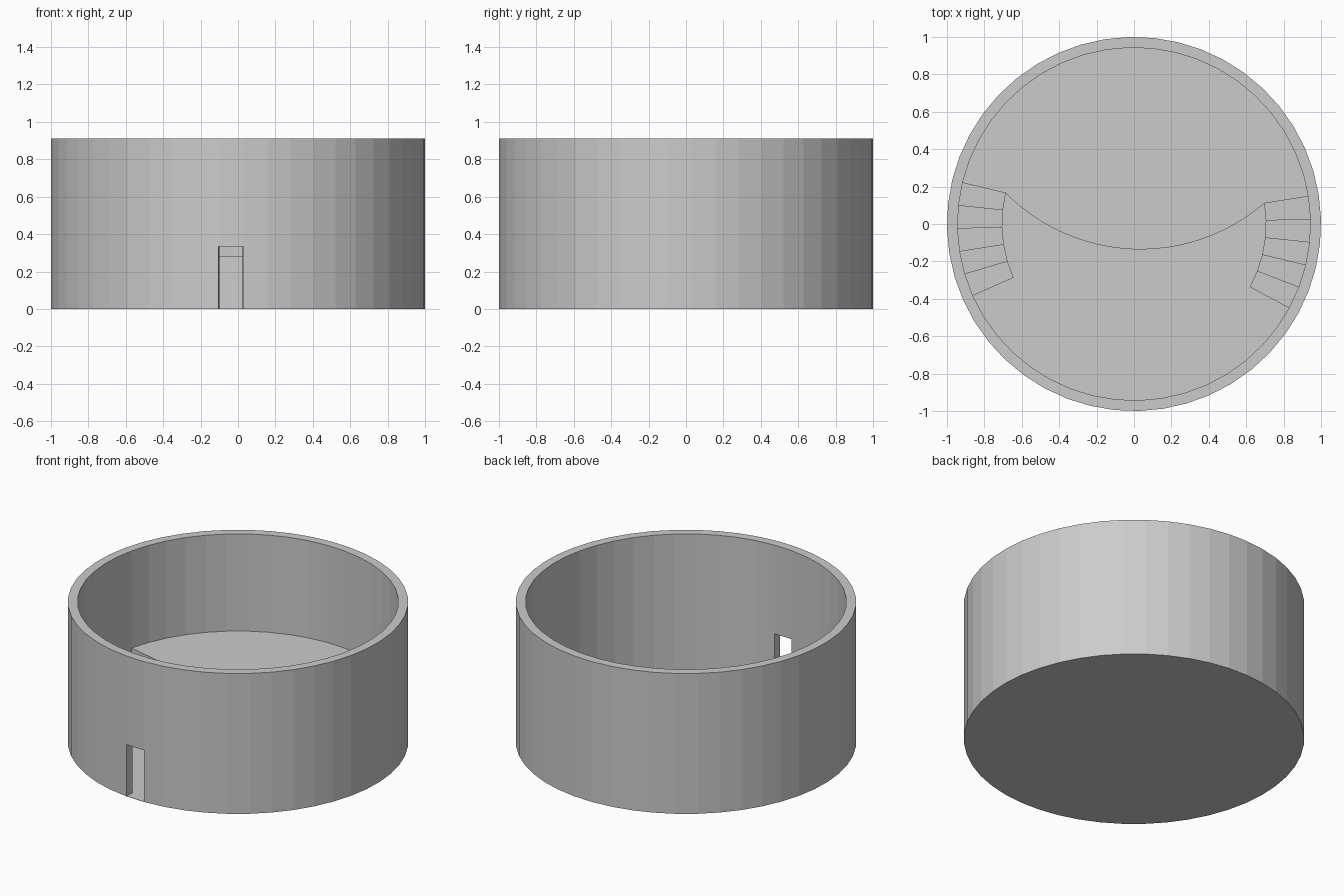
import bpy, bmesh
from math import sin, cos, radians, atan2
from mathutils import Vector

if "Cube" in bpy.data.objects:
    bpy.data.objects.remove(bpy.data.objects["Cube"])

N, STEP, OFF = 48, 7.5, 1.5
R_OUT, R_IN, R_STAIR = 1.0, 0.943, 0.705
H, DOOR_H, STAGE_H = 0.91, 0.335, 0.28
FLOOR = 0.002


def polar(r, deg, z=0.0):
    return Vector((r * cos(radians(deg)), r * sin(radians(deg)), z))


def finish(name, bm):
    bmesh.ops.recalc_face_normals(bm, faces=bm.faces)
    me = bpy.data.meshes.new(name)
    bm.to_mesh(me)
    bm.free()
    ob = bpy.data.objects.new(name, me)
    bpy.context.collection.objects.link(ob)
    return ob


def prism(name, outline, z0, z1):
    bm = bmesh.new()
    lo = [bm.verts.new((p.x, p.y, z0)) for p in outline]
    hi = [bm.verts.new((p.x, p.y, z1)) for p in outline]
    bm.faces.new(lo)
    bm.faces.new(hi)
    for i in range(len(lo)):
        j = (i + 1) % len(lo)
        bm.faces.new((lo[i], lo[j], hi[j], hi[i]))
    return finish(name, bm)


# Round wall, with one segment left out at the bottom front as the doorway
bm = bmesh.new()
levels = [0.0, DOOR_H, H]
ang = [OFF + STEP * i for i in range(N)]
out = [[bm.verts.new(polar(R_OUT, a, z)) for a in ang] for z in levels]
inn = [[bm.verts.new(polar(R_IN, a, z)) for a in ang] for z in levels]
door = 35                                   # segment from 264 to 271.5 degrees
for i in range(N):
    j = (i + 1) % N
    bm.faces.new((out[2][i], out[2][j], inn[2][j], inn[2][i]))
    base = 1 if i == door else 0
    bm.faces.new((out[base][i], out[base][j], inn[base][j], inn[base][i]))
    for k in range(base, 2):
        for ring in (out, inn):
            bm.faces.new((ring[k][i], ring[k][j], ring[k + 1][j], ring[k + 1][i]))
for i in (door, door + 1):                  # door jambs
    bm.faces.new((out[0][i], inn[0][i], inn[1][i], out[1][i]))
finish("round_wall", bm)

# Thin floor
prism("floor", [polar(R_OUT, a) for a in ang], 0.0, FLOOR)

# Raised stage: follows the wall at the back, bowed front edge
A0, A1 = 9.0, 166.5
back = [polar(R_IN, A0 + STEP * i) for i in range(22)]
centre = polar(0.8775, (A0 + A1) / 2)
p0, p1 = polar(R_STAIR, A1) - centre, polar(R_STAIR, A0) - centre
t0, t1 = atan2(p0.y, p0.x), atan2(p1.y, p1.x)
r = p0.length
front = []
for i in range(25):
    t = t0 + (t1 - t0) * i / 24
    front.append(centre + Vector((r * cos(t), r * sin(t), 0)))
prism("stage", back + front, FLOOR / 2, STAGE_H)

# Curved stairs down both sides, five steps each
for side, start, d in (("left", A1, STEP), ("right", A0, -STEP)):
    for i in range(5):
        a, b = start + d * i, start + d * (i + 1)
        prism(f"{side}_step_{i + 1}",
              [polar(R_IN, a), polar(R_IN, b), polar(R_STAIR, b), polar(R_STAIR, a)],
              FLOOR / 2, STAGE_H * (5 - i) / 6)
